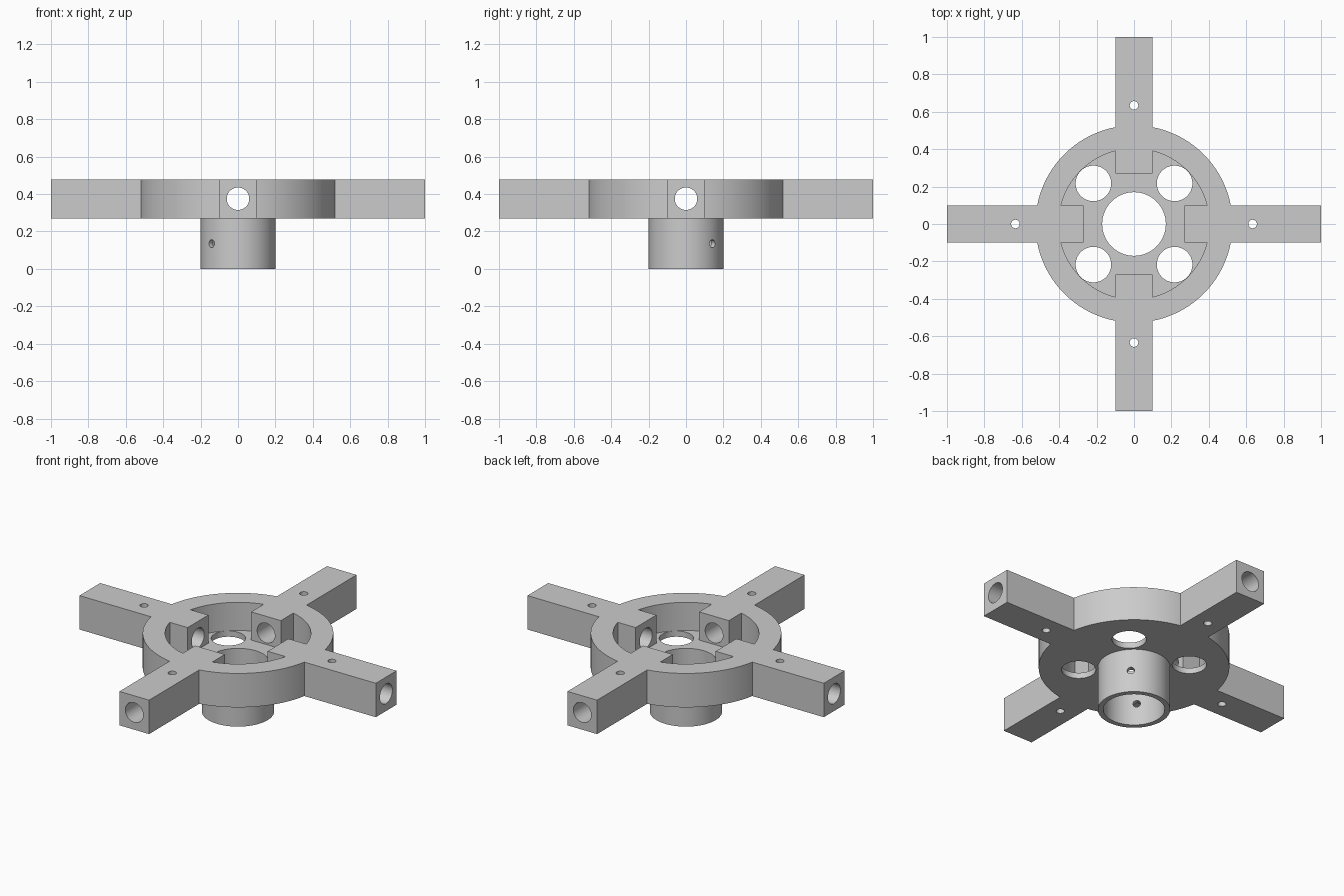
import bpy
import math
from mathutils import Vector

if "Cube" in bpy.data.objects:
    bpy.data.objects.remove(bpy.data.objects["Cube"], do_unlink=True)

# Main dimensions
BASE, FLOOR, TOP = 0.27, 0.305, 0.477
RING_R, POCKET_R = 0.527, 0.403
HUB_R, BORE_R = 0.2, 0.17
ARM_IN, ARM_W = 0.27, 0.2

grey = bpy.data.materials.new("plain_grey")
grey.use_nodes = True
grey.diffuse_color = (0.6, 0.6, 0.6, 1)
grey.node_tree.nodes["Principled BSDF"].inputs["Base Color"].default_value = grey.diffuse_color


def rod(name, start, end, radius, sides=96):
    """Cylinder running from start to end."""
    a, b = Vector(start), Vector(end)
    bpy.ops.mesh.primitive_cylinder_add(vertices=sides, radius=radius, depth=(b - a).length,
                                        location=(a + b) / 2)
    obj = bpy.context.object
    obj.name = name
    obj.rotation_euler = (b - a).to_track_quat("Z", "Y").to_euler()
    return obj


def box(name, centre, size, turn):
    bpy.ops.mesh.primitive_cube_add(size=1, location=centre, rotation=(0, 0, turn))
    obj = bpy.context.object
    obj.name = name
    obj.scale = size
    return obj


def combine(target, tool, operation):
    """Apply one boolean and remove the tool."""
    tool.hide_render = True
    mod = target.modifiers.new(tool.name, "BOOLEAN")
    mod.operation = operation
    mod.solver = "EXACT"
    mod.object = tool
    bpy.context.view_layer.update()
    evaluated = target.evaluated_get(bpy.context.evaluated_depsgraph_get())
    mesh = bpy.data.meshes.new_from_object(evaluated)
    target.modifiers.clear()
    target.data = mesh
    bpy.data.objects.remove(tool, do_unlink=True)


def polar(radius, angle, z):
    return (radius * math.cos(angle), radius * math.sin(angle), z)


# Round tray: disc with a shallow floor and a raised rim
body = rod("four_arm_hub", (0, 0, BASE), (0, 0, TOP), RING_R, 128)
combine(body, rod("pocket", (0, 0, FLOOR), (0, 0, TOP + 0.2), POCKET_R, 128), "DIFFERENCE")

# Square arms passing through the rim
quarters = [i * math.pi / 2 for i in range(4)]
for turn in quarters:
    arm = box("arm", polar((ARM_IN + 1) / 2, turn, (BASE + TOP) / 2),
              (1 - ARM_IN, ARM_W, TOP - BASE), turn)
    combine(body, arm, "UNION")

# Collar below and its central bore
combine(body, rod("collar", (0, 0, 0), (0, 0, BASE + 0.015), HUB_R), "UNION")
combine(body, rod("centre_bore", (0, 0, -0.1), (0, 0, TOP + 0.1), BORE_R), "DIFFERENCE")

# Lengthwise bore and pin hole in each arm, round opening in each floor quarter
for turn in quarters:
    combine(body, rod("arm_bore", polar(ARM_IN - 0.1, turn, 0.375),
                      polar(1.1, turn, 0.375), 0.06, 48), "DIFFERENCE")
    combine(body, rod("arm_pin_hole", polar(0.634, turn, 0.1),
                      polar(0.634, turn, 0.6), 0.023, 32), "DIFFERENCE")
    diagonal = turn + math.pi / 4
    combine(body, rod("floor_opening", polar(0.307, diagonal, BASE - 0.1),
                      polar(0.307, diagonal, FLOOR + 0.1), 0.095, 64), "DIFFERENCE")

# Cross hole through the collar
combine(body, rod("collar_pin_hole", polar(-0.3, math.pi / 4, 0.135),
                  polar(0.3, math.pi / 4, 0.135), 0.021, 32), "DIFFERENCE")

# Finish
body.data.materials.clear()
body.data.materials.append(grey)
for face in body.data.polygons:
    face.material_index = 0
bpy.ops.object.select_all(action="DESELECT")
body.select_set(True)
bpy.context.view_layer.objects.active = body
bpy.ops.object.shade_smooth_by_angle(angle=math.radians(30))
